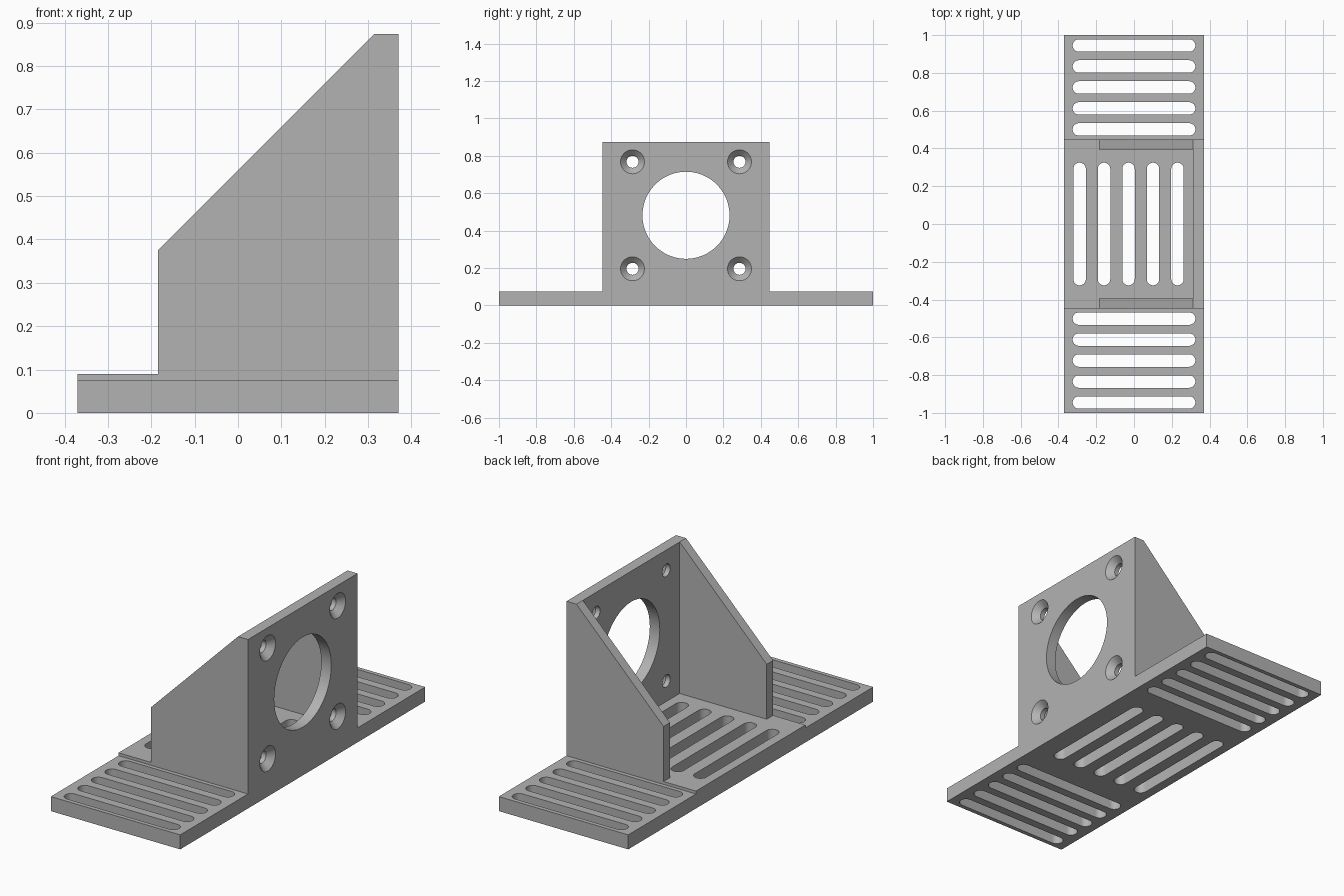
import bpy, bmesh, math

if "Cube" in bpy.data.objects:
    bpy.data.objects.remove(bpy.data.objects["Cube"])

grey = bpy.data.materials.new("light grey")
grey.diffuse_color = (0.45, 0.45, 0.45, 1)
grey.use_nodes = True
grey.node_tree.nodes["Principled BSDF"].inputs["Base Color"].default_value = grey.diffuse_color

BASE_T, PAD_T, HALF_X, HALF_W = 0.075, 0.09, 0.37, 0.447
PLATE_X, WALL_IN, TOP = 0.313, 0.395, 0.873


def prism(name, points, direction):
    """Extrude a closed 3D outline along a direction."""
    bm = bmesh.new()
    face = bm.faces.new([bm.verts.new(p) for p in points])
    ext = bmesh.ops.extrude_face_region(bm, geom=[face])["geom"]
    bmesh.ops.translate(bm, vec=direction,
                        verts=[v for v in ext if isinstance(v, bmesh.types.BMVert)])
    bmesh.ops.recalc_face_normals(bm, faces=bm.faces)
    mesh = bpy.data.meshes.new(name)
    bm.to_mesh(mesh)
    bm.free()
    mesh.materials.append(grey)
    obj = bpy.data.objects.new(name, mesh)
    bpy.context.collection.objects.link(obj)
    return obj


def box(name, x0, x1, y0, y1, z0, z1):
    return prism(name, [(x0, y0, z0), (x1, y0, z0), (x1, y1, z0), (x0, y1, z0)],
                 (0, 0, z1 - z0))


def slot(cx, cy, half_len, r, along_y):
    """Round-ended slot cutter, through the base."""
    pts = []
    for end in (1, -1):
        for i in range(13):
            a = -math.pi / 2 + math.pi * i / 12
            u, v = end * (half_len - r + r * math.cos(a)), end * r * math.sin(a)
            pts.append((cx - v, cy + u, -0.1) if along_y else (cx + u, cy + v, -0.1))
    return prism("slot_cutter", pts, (0, 0, 0.3))


def round_cutter(y, z, rings):
    """Turned cutter along x from (x, radius) rings."""
    bm = bmesh.new()
    n = 48
    loops = [[bm.verts.new((x, y + r * math.cos(2 * math.pi * i / n),
                            z + r * math.sin(2 * math.pi * i / n))) for i in range(n)]
             for x, r in rings]
    for a, b in zip(loops, loops[1:]):
        for i in range(n):
            bm.faces.new((a[i], a[(i + 1) % n], b[(i + 1) % n], b[i]))
    bm.faces.new(loops[0])
    bm.faces.new(loops[-1])
    bmesh.ops.recalc_face_normals(bm, faces=bm.faces)
    mesh = bpy.data.meshes.new("hole_cutter")
    bm.to_mesh(mesh)
    bm.free()
    mesh.materials.append(grey)
    obj = bpy.data.objects.new("hole_cutter", mesh)
    bpy.context.collection.objects.link(obj)
    return obj


def combine(target, tool, operation):
    bpy.context.view_layer.objects.active = target
    mod = target.modifiers.new("combine", 'BOOLEAN')
    mod.operation, mod.solver, mod.object = operation, 'EXACT', tool
    bpy.ops.object.modifier_apply(modifier=mod.name)
    bpy.data.objects.remove(tool)


# Upright with sloped side walls and raised floor, hollowed between the walls
outline = [(-HALF_X, 0), (HALF_X, 0), (HALF_X, TOP), (PLATE_X, TOP),
           (-0.185, 0.374), (-0.185, PAD_T), (-HALF_X, PAD_T)]
bracket = prism("motor_bracket", [(x, -HALF_W, z) for x, z in outline], (0, 2 * HALF_W, 0))
combine(bracket, box("hollow_cutter", -0.6, PLATE_X, -WALL_IN, WALL_IN, PAD_T, 1.2), 'DIFFERENCE')

# Long base plate
combine(bracket, box("base_plate", -HALF_X, HALF_X, -1, 1, 0, BASE_T), 'UNION')

# Slots in both wings and in the floor
for i in range(5):
    for side in (-1, 1):
        combine(bracket, slot(0, side * (0.501 + 0.111 * i), 0.325, 0.033, False), 'DIFFERENCE')
    combine(bracket, slot(-0.288 + 0.1295 * i, 0, 0.325, 0.033, True), 'DIFFERENCE')

# Large centre hole and four countersunk screw holes
combine(bracket, round_cutter(0, 0.482, [(0.2, 0.233), (0.5, 0.233)]), 'DIFFERENCE')
for y in (-0.286, 0.286):
    for z in (0.196, 0.768):
        rings = [(0.2, 0.032), (HALF_X - 0.032, 0.032), (HALF_X, 0.064), (HALF_X + 0.03, 0.094)]
        combine(bracket, round_cutter(y, z, rings), 'DIFFERENCE')

# Smooth the round walls, keep edges sharp
bracket.select_set(True)
bpy.context.view_layer.objects.active = bracket
bpy.ops.object.shade_smooth_by_angle(angle=math.radians(30))
